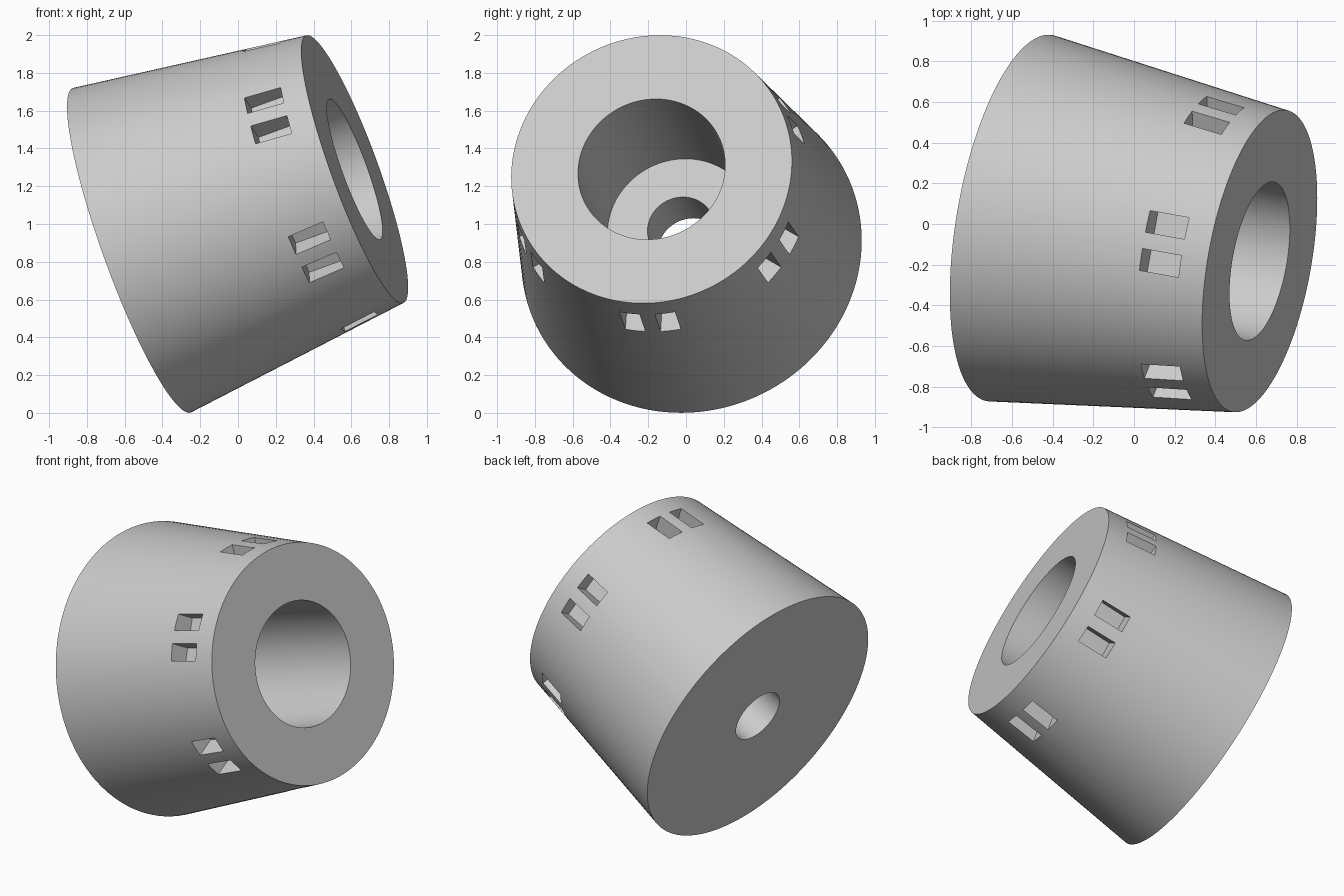
import bpy, bmesh, math
from mathutils import Vector, Matrix

default = bpy.data.objects.get("Cube")
if default:
    bpy.data.objects.remove(default, do_unlink=True)

grey = bpy.data.materials.new("plain grey")
grey.use_nodes = True
colour = (0.6, 0.6, 0.6, 1)
grey.diffuse_color = colour
grey.node_tree.nodes["Principled BSDF"].inputs["Base Color"].default_value = colour

# Tilted frame: local z runs along the body's axis, local x points mostly up
axis = Vector((0.927, -0.166, 0.337)).normalized()
up = (Vector((0, 0, 1)) - axis * axis.z).normalized()
side = axis.cross(up)
frame = Matrix((up, side, axis)).transposed().to_4x4()
frame.translation = (-0.562, 0.029, 0.861)


def add_object(name, bm):
    bmesh.ops.recalc_face_normals(bm, faces=bm.faces)
    mesh = bpy.data.meshes.new(name)
    bm.to_mesh(mesh)
    bm.free()
    obj = bpy.data.objects.new(name, mesh)
    bpy.context.collection.objects.link(obj)
    obj.matrix_world = frame
    mesh.materials.append(grey)
    return obj


# Tapered body with a stepped bore, turned from one closed profile (radius, height)
profile = [(0.18, 0), (0.914, 0), (0.7535, 1.273),
           (0.395, 1.273), (0.395, 0.333), (0.18, 0.333)]
SEGMENTS = 128
bm = bmesh.new()
rings = []
for i in range(SEGMENTS):
    a = math.tau * i / SEGMENTS
    rings.append([bm.verts.new((r * math.cos(a), r * math.sin(a), z)) for r, z in profile])
for i, ring in enumerate(rings):
    following = rings[(i + 1) % SEGMENTS]
    for j in range(len(profile)):
        k = (j + 1) % len(profile)
        bm.faces.new((ring[j], following[j], following[k], ring[k]))
body = add_object("tapered_body", bm)

# Six pairs of parallel rectangular pockets around the narrow end
bm = bmesh.new()
for i in range(6):
    turn = Matrix.Rotation(i * math.pi / 3, 4, 'Z')
    for s in (-1, 1):
        place = Matrix.Translation((0.665 + 0.15, s * 0.095, 1.042))
        size = Matrix.Diagonal((0.3, 0.108, 0.198, 1))
        bmesh.ops.create_cube(bm, size=1, matrix=turn @ place @ size)
cutter = add_object("pocket_cutter", bm)
cutter.hide_render = True

cut = body.modifiers.new("pockets", 'BOOLEAN')
cut.operation = 'DIFFERENCE'
cut.solver = 'EXACT'
cut.object = cutter
bpy.context.view_layer.update()
body.data = bpy.data.meshes.new_from_object(
    body.evaluated_get(bpy.context.evaluated_depsgraph_get()))
body.modifiers.clear()
bpy.data.objects.remove(cutter, do_unlink=True)

# Smooth round walls, crisp rims and pocket edges
bpy.ops.object.select_all(action='DESELECT')
body.select_set(True)
bpy.context.view_layer.objects.active = body
bpy.ops.object.shade_smooth_by_angle(angle=math.radians(25))
